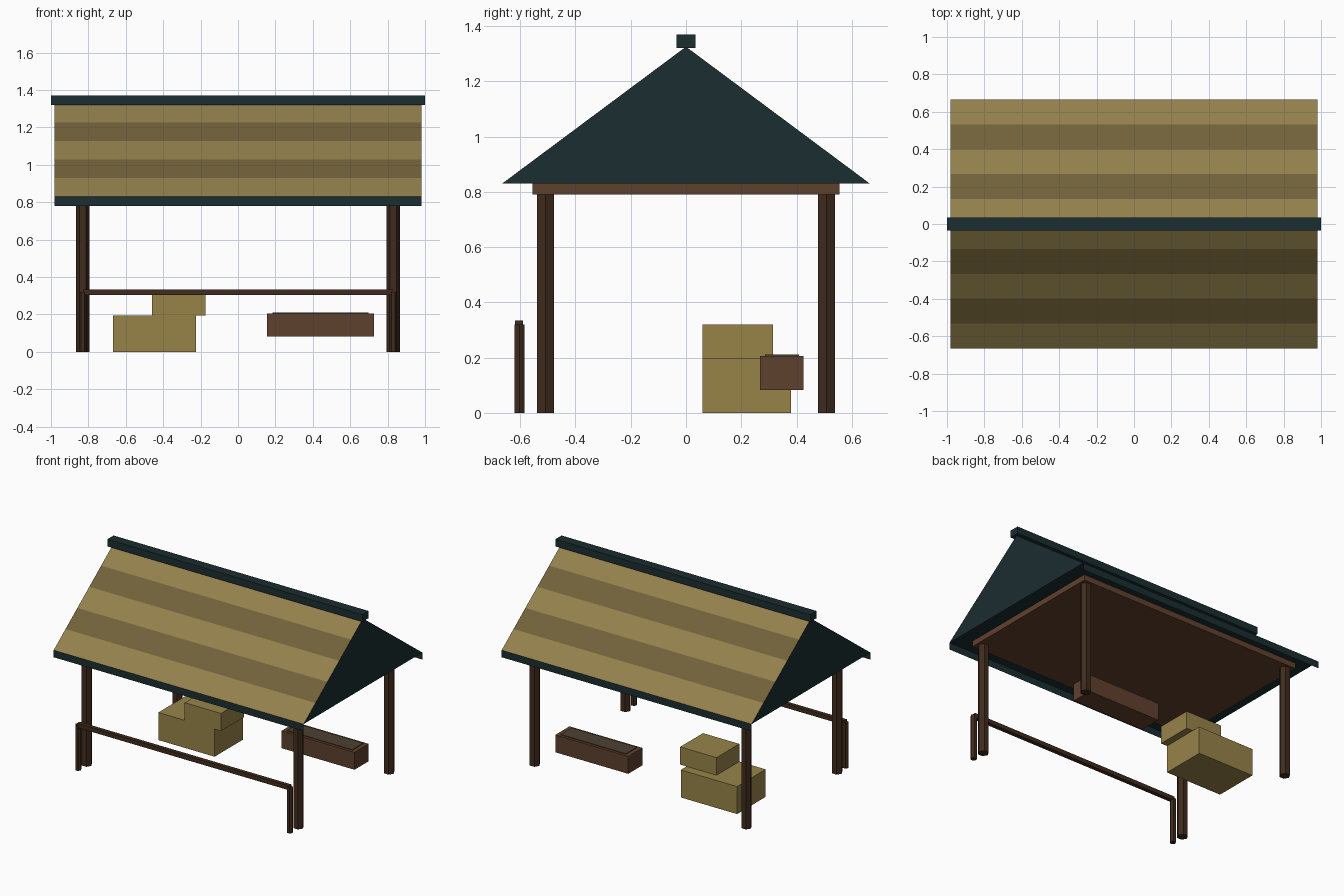
import bpy, bmesh, math

if "Cube" in bpy.data.objects:
    bpy.data.objects.remove(bpy.data.objects["Cube"])


def material(name, hex_code):
    srgb = [int(hex_code[i:i + 2], 16) / 255 for i in (0, 2, 4)]
    mat = bpy.data.materials.new(name)
    mat.diffuse_color = [((c + 0.055) / 1.055) ** 2.4 if c > 0.04 else c / 12.92 for c in srgb] + [1]
    mat.use_nodes = True
    mat.node_tree.nodes["Principled BSDF"].inputs["Base Color"].default_value = mat.diffuse_color
    return mat


straw_light = material("straw_light", "93804C")
straw_dark = material("straw_dark", "73623A")
trim = material("dark_trim", "1B2D30")
post_wood = material("post_wood", "402B1E")
beam_wood = material("beam_wood", "5F412D")
hay = material("hay", "978449")
feed = material("feed", "4C4132")


def finish(name, bm, *mats):
    mesh = bpy.data.meshes.new(name)
    bm.normal_update()
    bm.to_mesh(mesh)
    bm.free()
    for m in mats:
        mesh.materials.append(m)
    obj = bpy.data.objects.new(name, mesh)
    bpy.context.collection.objects.link(obj)
    return obj


def box(name, x, y, z, mat):
    """Box from (min, max) pairs."""
    bm = bmesh.new()
    bmesh.ops.create_cube(bm, size=1)
    for v in bm.verts:
        v.co = [lo + (c + 0.5) * (hi - lo) for c, (lo, hi) in zip(v.co, (x, y, z))]
    return finish(name, bm, mat)


def hex_post(name, x, y, radius, height):
    """Six-sided post standing on the ground, corners towards +-x."""
    bm = bmesh.new()
    ring = [bm.verts.new((x + radius * math.cos(i * math.pi / 3),
                          y + radius * math.sin(i * math.pi / 3), 0)) for i in range(6)]
    base = bm.faces.new(ring)
    top = bmesh.ops.extrude_face_region(bm, geom=[base], use_keep_orig=True)["geom"]
    bmesh.ops.translate(bm, vec=(0, 0, height),
                        verts=[g for g in top if isinstance(g, bmesh.types.BMVert)])
    bmesh.ops.recalc_face_normals(bm, faces=bm.faces)
    return finish(name, bm, post_wood)


# Roof: gable profile with five straw bands per slope, dark ends and soffit
EAVE_Y, EAVE_Z, APEX_Z, HALF_X, BANDS = 0.665, 0.83, 1.325, 0.98, 5
profile = []
for i in range(-BANDS, BANDS + 1):
    t = i / BANDS
    profile.append((t * EAVE_Y, APEX_Z - abs(t) * (APEX_Z - EAVE_Z)))
bm = bmesh.new()
left = [bm.verts.new((-HALF_X, y, z)) for y, z in profile]
right = [bm.verts.new((HALF_X, y, z)) for y, z in profile]
bm.faces.new(left)
bm.faces.new(right)
bm.faces.new((left[0], right[0], right[-1], left[-1]))
for i in range(2 * BANDS):
    band = bm.faces.new((left[i], right[i], right[i + 1], left[i + 1]))
    band.material_index = 1 + i % 2 if i < BANDS else 1 + (i + 1) % 2
bmesh.ops.recalc_face_normals(bm, faces=bm.faces)
finish("roof", bm, trim, straw_light, straw_dark)

# Thin eave boards hanging below both roof edges
for side, label in ((-1, "front"), (1, "back")):
    bm = bmesh.new()
    bm.faces.new([bm.verts.new((-side * sx * HALF_X, side * EAVE_Y, z))
                  for sx, z in ((-1, 0.78), (1, 0.78), (1, EAVE_Z), (-1, EAVE_Z))])
    finish(label + "_eave_board", bm, trim)

# Ridge cap and ceiling slab
box("ridge_cap", (-1, 1), (-0.035, 0.035), (1.32, 1.37), trim)
box("ceiling_slab", (-0.88, 0.88), (-0.555, 0.555), (0.79, 0.83), beam_wood)

# Corner posts and hitching rail
for sx, side in ((-1, "left"), (1, "right")):
    for sy, end in ((-1, "front"), (1, "back")):
        hex_post(f"{end}_{side}_post", sx * 0.83, sy * 0.508, 0.036, 0.79)
    hex_post(f"{side}_rail_post", sx * 0.83, -0.603, 0.021, 0.32)
box("hitching_rail", (-0.83, 0.83), (-0.618, -0.589), (0.304, 0.334), post_wood)

# Hay bales
box("lower_hay_bale", (-0.667, -0.225), (0.06, 0.38), (0, 0.195), hay)
box("upper_hay_bale", (-0.46, -0.175), (0.06, 0.315), (0.195, 0.32), hay)

# Feed trough with its filling
box("feed_trough", (0.155, 0.727), (0.267, 0.426), (0.083, 0.206), beam_wood)
box("trough_feed", (0.185, 0.697), (0.285, 0.408), (0.19, 0.211), feed)
